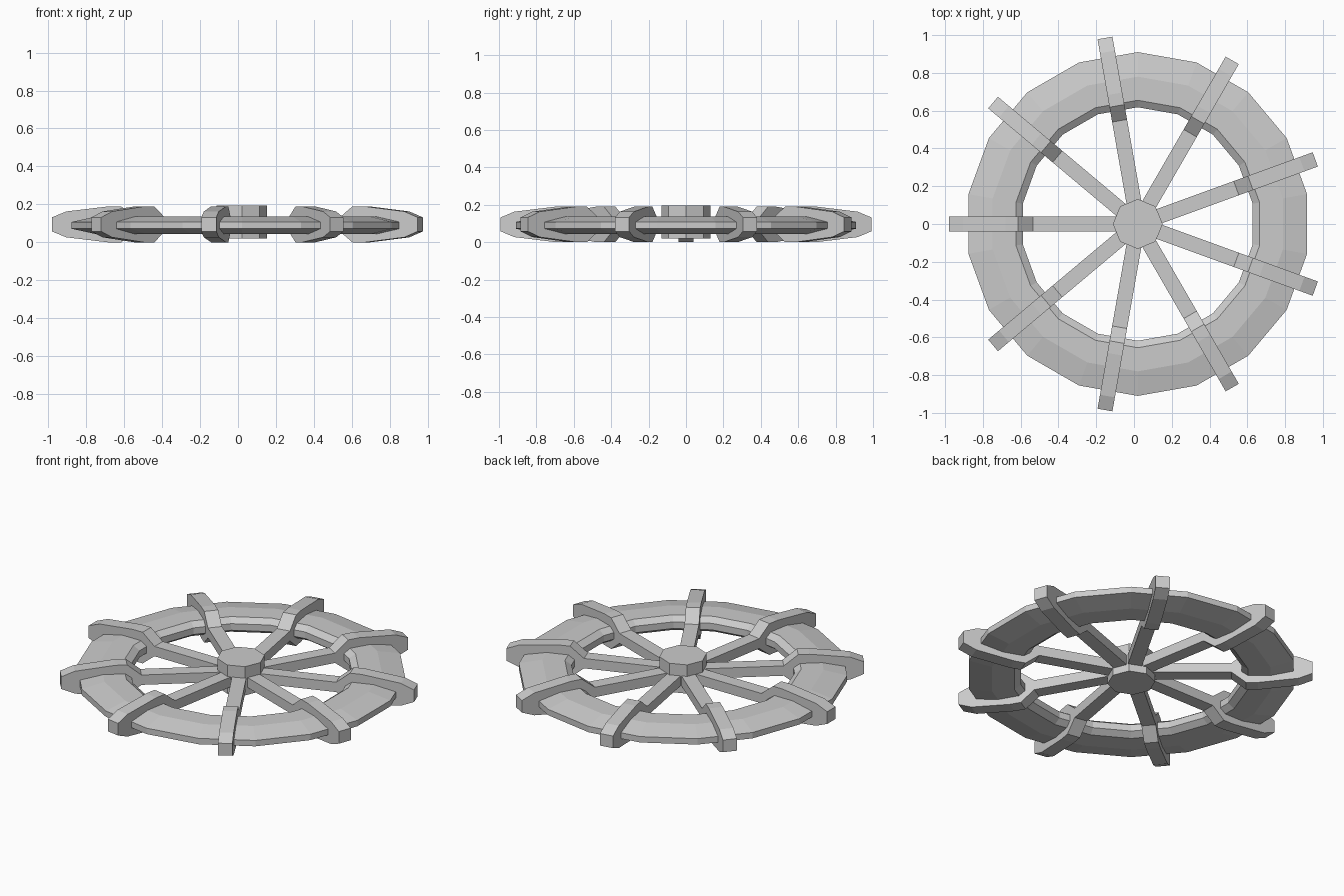
import bpy, bmesh, math

if "Cube" in bpy.data.objects:
    bpy.data.objects.remove(bpy.data.objects["Cube"])

CX, ZC = 0.02, 0.095   # hub axis and mid height


def finish(bm, name):
    bmesh.ops.recalc_face_normals(bm, faces=bm.faces)
    me = bpy.data.meshes.new(name)
    bm.to_mesh(me)
    bm.free()
    ob = bpy.data.objects.new(name, me)
    bpy.context.collection.objects.link(ob)
    return ob


def ring(name, profile, sides, start):
    """Sweep a closed (radius, z) profile around the hub axis."""
    bm = bmesh.new()
    loops = []
    for i in range(sides):
        a = start + math.tau * i / sides
        loops.append([bm.verts.new((CX + r * math.cos(a), r * math.sin(a), z)) for r, z in profile])
    n = len(profile)
    for i in range(sides):
        p, q = loops[i], loops[(i + 1) % sides]
        for j in range(n):
            k = (j + 1) % n
            bm.faces.new((p[j], q[j], q[k], p[k]))
    return finish(bm, name)


def spoke(name, angle):
    """Side outline of a spoke, thickened sideways; swells around the rim."""
    half = [(0.0, 0.03), (0.555, 0.03), (0.635, 0.095), (0.70, 0.095), (0.925, 0.068), (1.0, 0.037)]
    outline = [(r, ZC + h) for r, h in half] + [(r, ZC - h) for r, h in reversed(half)]
    c, s = math.cos(angle), math.sin(angle)
    bm = bmesh.new()
    sides = [[bm.verts.new((CX + r * c - w * s, r * s + w * c, z)) for r, z in outline]
             for w in (-0.04, 0.04)]
    n, m = len(outline), len(half)
    for i in range(m - 1):                       # side walls as quads
        for v in sides:
            bm.faces.new((v[i], v[i + 1], v[n - 2 - i], v[n - 1 - i]))
    for i in range(n):
        k = (i + 1) % n
        bm.faces.new((sides[0][i], sides[0][k], sides[1][k], sides[1][i]))
    return finish(bm, name)


# Rim: eighteen flat-sided segments
top = [(0.91, 0.018), (0.78, 0.046), (0.655, 0.046), (0.618, 0.02)]
rim_profile = [(r, 0.09 + h) for r, h in top] + [(r, 0.09 - h) for r, h in reversed(top)]
ring("rim", rim_profile, 18, math.radians(10))

# Nine spokes with outer handles
for i in range(9):
    spoke(f"spoke_{i + 1}", math.pi + math.radians(40 * i))

# Eight-sided hub
bpy.ops.mesh.primitive_cylinder_add(vertices=8, radius=0.132, depth=0.175, location=(CX, 0, 0.108))
bpy.context.object.name = "hub"
